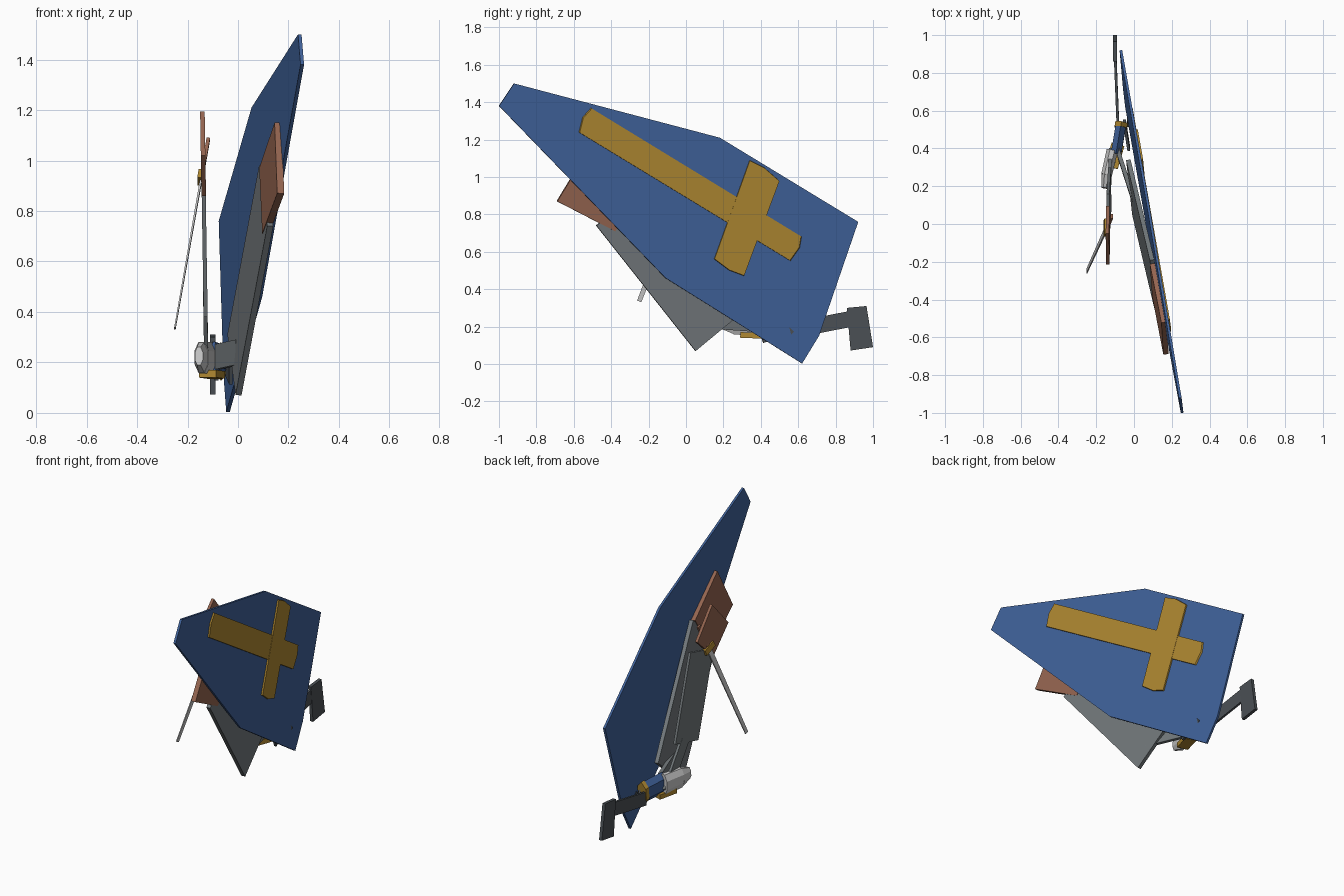
import bpy, bmesh, math
from mathutils import Vector, Matrix

if "Cube" in bpy.data.objects:
    bpy.data.objects.remove(bpy.data.objects["Cube"])


def material(name, rgb):
    m = bpy.data.materials.new(name)
    m.diffuse_color = (*rgb, 1)
    m.use_nodes = True
    m.node_tree.nodes["Principled BSDF"].inputs["Base Color"].default_value = m.diffuse_color
    return m


BLUE = material("blue", (0.05, 0.12, 0.32))
GOLD = material("gold", (0.42, 0.24, 0.03))
BROWN = material("brown", (0.30, 0.13, 0.08))
DARK = material("dark", (0.07, 0.08, 0.09))
STEEL = material("steel", (0.17, 0.19, 0.20))


def finish(name, bm, mat):
    bmesh.ops.recalc_face_normals(bm, faces=bm.faces)
    me = bpy.data.meshes.new(name)
    bm.to_mesh(me)
    bm.free()
    ob = bpy.data.objects.new(name, me)
    bpy.context.collection.objects.link(ob)
    if mat:
        me.materials.append(mat)
    return ob


def plate(name, pts, plane, thick, mat, shrink=1.0):
    """Thin slab from a (y, z) outline lying on x = a + b*y + c*z."""
    a, b, c = plane
    n = Vector((1, -b, -c)).normalized() * thick / 2
    ctr = Vector((0, sum(p[0] for p in pts), sum(p[1] for p in pts))) / len(pts)
    ctr.x = a + b * ctr.y + c * ctr.z
    bm = bmesh.new()
    rings = []
    for s, k in ((-1, 1), (1, shrink)):
        ring = []
        for y, z in pts:
            v = Vector((a + b * y + c * z, y, z))
            ring.append(bm.verts.new(ctr + (v - ctr) * k + n * s))
        rings.append(ring)
    lo, hi = rings
    bm.faces.new(lo)
    bm.faces.new(hi)
    for i in range(len(pts)):
        j = (i + 1) % len(pts)
        bm.faces.new((lo[i], lo[j], hi[j], hi[i]))
    return finish(name, bm, mat)


def limb(name, p, q, width, thick, mat, taper=1.0, sides=4):
    """Flat tapered prism from p to q; thickness runs along x."""
    p, q = Vector(p), Vector(q)
    d = (q - p).normalized()
    u = (Vector((1, 0, 0)) - d * d.x).normalized()
    v = d.cross(u)
    bm = bmesh.new()
    rings = []
    r = 1 / math.cos(math.pi / sides)
    for c, k in ((p, 1), (q, taper)):
        ring = []
        for i in range(sides):
            t = 2 * math.pi * (i + .5) / sides
            ring.append(bm.verts.new(c + (u * math.cos(t) * thick + v * math.sin(t) * width) * k * r / 2))
        rings.append(ring)
    lo, hi = rings
    bm.faces.new(lo)
    bm.faces.new(hi)
    for i in range(sides):
        j = (i + 1) % sides
        bm.faces.new((lo[i], lo[j], hi[j], hi[i]))
    return finish(name, bm, mat)


# Shield
SH = (0.06, -0.161, 0.0245)
plate("shield", [(-.92, 1.5), (.18, 1.21), (.92, .76), (.71, .15), (.62, .003), (-.11, .46), (-1, 1.38)],
      SH, .014, BLUE)

# Raised cross on the shield's outer side
FRONT = (SH[0] + .009, SH[1], SH[2])
plate("cross_long_bar", [(-.575, 1.24), (-.555, 1.32), (-.51, 1.37), (.62, .68), (.61, .62), (.56, .55)],
      FRONT, .012, GOLD, .99)
plate("cross_short_bar", [(.34, 1.09), (.42, 1.05), (.50, .98), (.31, .47), (.23, .50), (.15, .56)],
      FRONT, .015, GOLD, .99)

# Shield arm: wide flat forearm with a hand behind the shield
ARM = (.006, -.161, .06)
plate("left_forearm", [(.05, .07), (.34, .31), (-.19, .98), (-.48, .74)], ARM, .024, STEEL)
plate("left_hand", [(-.69, .87), (-.52, 1.15), (-.21, .97), (-.38, .71)], ARM, .028, BROWN)
limb("left_upper_arm", (-.09, .40, .22), (.0, .12, .24), .10, .022, STEEL)

# Sword arm
SW = (-.122, 0, -.016)
plate("right_forearm", [(.30, .44), (.07, .38), (-.07, .91), (.16, .97)], SW, .016, STEEL)
plate("right_hand", [(-.05, 1.195), (-.215, 1.02), (-.067, .86), (.094, 1.01)], SW, .018, BROWN)
limb("right_upper_arm", (-.125, .37, .17), (-.13, .18, .46), .08, .016, STEEL)

# Sword
grip = Vector((-.145, -.02, .93))
tip = Vector((-.25, -.25, .335))
along = (tip - grip).normalized()
limb("sword_blade", grip, tip, .035, .008, None, .7)
limb("sword_guard", grip - along * .02, grip + along * .015, .09, .028, GOLD)
limb("sword_handle", grip - along * .17, grip, .025, .014, BROWN)

# Body: head, torso, belt
limb("helmet", (-.115, .39, .215), (-.145, .26, .22), .13, .06, None, .95, 8)
limb("helmet_face", (-.145, .26, .22), (-.155, .19, .225), .12, .054, None, .6, 8)
limb("collar_trim", (-.12, .30, .155), (-.085, .42, .15), .03, .07, GOLD)
limb("torso", (-.095, .37, .215), (-.07, .52, .205), .12, .055, BLUE, 1.0, 6)
limb("belt", (-.07, .51, .205), (-.066, .535, .202), .13, .066, GOLD, 1.0, 6)

# Legs
limb("right_leg", (-.085, .52, .17), (-.1, .90, .245), .085, .014, DARK)
plate("right_foot", [(.86, .30), (.965, .31), (1.0, .09), (.88, .072)], (-.1, 0, 0), .02, DARK)
limb("left_leg", (-.05, .54, .20), (-.028, .40, .15), .08, .014, DARK)
limb("left_foot", (-.03, .53, .16), (-.025, .56, .19), .05, .016, DARK)
